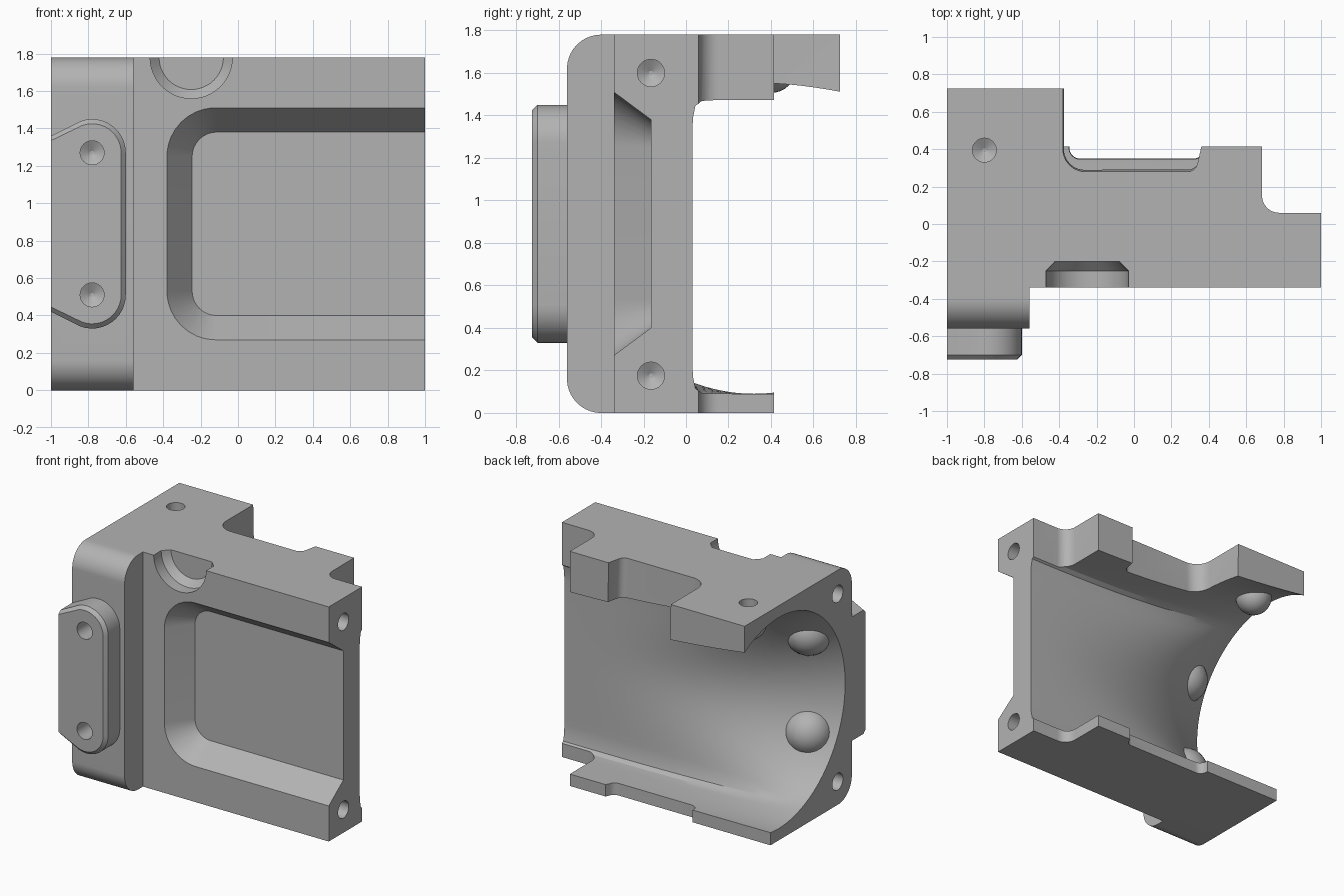
import bpy, bmesh, math
from mathutils import Vector

if "Cube" in bpy.data.objects:
    bpy.data.objects.remove(bpy.data.objects["Cube"])

mat = bpy.data.materials.new("machined_grey")
mat.diffuse_color = (0.45, 0.45, 0.45, 1)
mat.use_nodes = True
mat.node_tree.nodes["Principled BSDF"].inputs["Base Color"].default_value = mat.diffuse_color


def round_poly(pts, steps=8):
    """Corner list (u, v, fillet radius) to a filleted outline."""
    out = []
    n = len(pts)
    for i, (u, v, r) in enumerate(pts):
        p = Vector((u, v))
        if r == 0:
            out.append(p)
            continue
        a = (Vector(pts[i - 1][:2]) - p).normalized()
        b = (Vector(pts[(i + 1) % n][:2]) - p).normalized()
        half = a.angle(b) / 2
        c = p + (a + b).normalized() * (r / math.sin(half))
        s, e = p + a * (r / math.tan(half)) - c, p + b * (r / math.tan(half)) - c
        for k in range(steps + 1):
            d = s.lerp(e, k / steps).normalized() * r
            out.append(c + d)
    return out


def loft(name, rings):
    """Closed solid through rings of 3D points with equal counts."""
    bm = bmesh.new()
    vr = [[bm.verts.new(p) for p in ring] for ring in rings]
    n = len(vr[0])
    for r0, r1 in zip(vr, vr[1:]):
        for i in range(n):
            j = (i + 1) % n
            bm.faces.new((r0[i], r0[j], r1[j], r1[i]))
    bm.faces.new(vr[0][::-1])
    bm.faces.new(vr[-1])
    bmesh.ops.recalc_face_normals(bm, faces=bm.faces)
    me = bpy.data.meshes.new(name)
    bm.to_mesh(me)
    bm.free()
    ob = bpy.data.objects.new(name, me)
    bpy.context.collection.objects.link(ob)
    me.materials.append(mat)
    return ob


def box(lo, hi):
    return loft("box", [[(x, y, z) for x, y in ((lo[0], lo[1]), (hi[0], lo[1]),
                        (hi[0], hi[1]), (lo[0], hi[1]))] for z in (lo[2], hi[2])])


def turned(center, axis, profile, n=32):
    """Stack of (distance along axis, radius) circles."""
    c, ax = Vector(center), Vector(axis)
    u = ax.orthogonal().normalized()
    v = ax.cross(u)
    return loft("turned", [[c + ax * d + (u * math.cos(t) + v * math.sin(t)) * r
                for t in (2 * math.pi * k / n for k in range(n))] for d, r in profile])


def combine(ob, tool, op):
    m = ob.modifiers.new("bool", 'BOOLEAN')
    m.operation, m.object, m.solver = op, tool, 'EXACT'
    bpy.context.view_layer.objects.active = ob
    bpy.ops.object.modifier_apply(modifier=m.name)
    bpy.data.objects.remove(tool)


def bolt_hole(ob, center, axis, depth=0.2):
    combine(ob, turned(center, axis, [(-0.05, 0.064), (depth, 0.064), (depth + 0.03, 0.01)]),
            'DIFFERENCE')


# Main casting: plan outline with a drafted recess at the back
def plan(left, back, right):
    return round_poly([(-1, -0.34, 0), (1, -0.34, 0), (1, 0.06, 0), (0.685, 0.06, 0.09),
                       (0.685, 0.415, 0), (right, 0.415, 0), (right - 0.03, back, 0.055),
                       (left, back, 0.055 if back > 0.3 else 0.12), (left, 0.725, 0), (-1, 0.725, 0)])


body = loft("housing_body", [[(p.x, p.y, z) for p in o] for o, z in
            ((plan(-0.345, 0.35, 0.385), 0), (plan(-0.38, 0.28, 0.36), 1.78))])

# Raised front band with rounded top and bottom
band = round_poly([(-0.56, 0, 0.16), (0, 0, 0), (0, 1.78, 0), (-0.56, 1.78, 0.16)], 12)
combine(body, loft("band", [[(x, p.x, p.y) for p in band] for x in (-1, -0.56)]), 'UNION')

# Lower flange is shorter than the upper one
combine(body, box((-1.1, 0.415, -0.1), (1.1, 0.9, 1.0)), 'DIFFERENCE')


# Flared cavity: round bore on the left, square channel on the right
def cavity_ring(x):
    t = min(1, max(0, (1 - x) / 2))
    w = t ** 2.6
    ring = []
    for k in range(97):
        a = math.radians(-135 + 270 * k / 96)
        c, s = math.cos(a), math.sin(a)
        if c > 0:
            rho = ((c / 0.29) ** 16 + (abs(s) / 0.69) ** 16) ** (-1 / 16)
        else:
            rho = 0.69 / abs(s)
        square = Vector((0.32 - c * rho, 0.78 + s * rho))
        bore = Vector((0.32 - c * 0.8, 0.89 + s * 0.8))
        p = square.lerp(bore, w)
        ring.append((x, p.x, p.y))
    return ring


stations = [-1.05] + [-1 + 2 * i / 24 for i in range(25)] + [1.05]
combine(body, loft("cavity", [cavity_ring(x) for x in stations]), 'DIFFERENCE')


# Sloped front pocket, open to the right
def pocket(x, z0, z1, r):
    return round_poly([(x, z0, r), (1.2, z0, 0), (1.2, z1, 0), (x, z1, r)], 10)


outer, inner = pocket(-0.38, 0.27, 1.51, 0.26), pocket(-0.245, 0.40, 1.38, 0.13)
combine(body, loft("pocket", [[(p.x, y, p.y) for p in o] for o, y in
        ((outer, -0.40), (outer, -0.34), (inner, -0.165))]), 'DIFFERENCE')

# Half-round notch in the top front edge
combine(body, turned((-0.25, -0.34, 1.78), (0, 1, 0),
        [(-0.05, 0.22), (0.09, 0.22), (0.14, 0.172)], 48), 'DIFFERENCE')

# Domed bosses inside the cavity behind the blind holes
for c, r in (((-0.78, -0.36, 1.27), 0.17), ((-0.78, -0.36, 0.51), 0.17),
             ((-0.80, 0.395, 1.635), 0.13)):
    dome = [(-r * math.cos(a), r * math.sin(a)) for a in
            (math.pi * (k + 0.1) / 16.2 for k in range(17))]
    combine(body, turned(c, (0, 1, 0), dome), 'UNION')

# Bolt holes in the ends and the top
for z in (1.60, 0.175):
    bolt_hole(body, (1, -0.165, z), (-1, 0, 0))
    bolt_hole(body, (-1, -0.39, z), (1, 0, 0))
bolt_hole(body, (-0.80, 0.395, 1.78), (0, 0, -1), 0.15)


# Chamfered mounting plate on the raised band
def plate_outline(d):
    return round_poly([(-1, 0.415 + d, 0), (-0.755, 0.32 + d, 0.17), (-0.60 - d, 0.32 + d, 0.13),
                       (-0.60 - d, 1.46 - d, 0.13), (-0.755, 1.46 - d, 0.17), (-1, 1.365 - d, 0)], 8)


def plate_ring(d, y):
    # straight shoulders blended into round ends
    pts = [(-1, 0.42 + d)]
    r = 0.18 - d
    for z, a0, a1 in ((0.51, -110, 0), (1.27, 0, 110)):
        for k in range(13):
            a = math.radians(a0 + (a1 - a0) * k / 12)
            pts.append((-0.78 + r * math.cos(a), z + r * math.sin(a)))
    pts.append((-1, 1.36 - d))
    return [(x, y, z) for x, z in pts]


plate = loft("mounting_plate", [plate_ring(0, -0.55), plate_ring(0, -0.70),
                                plate_ring(0.025, -0.725)])
for z in (0.51, 1.27):
    bolt_hole(plate, (-0.78, -0.725, z), (0, 1, 0), 0.3)
    bolt_hole(body, (-0.78, -0.56, z), (0, 1, 0), 0.17)

# Smooth curved surfaces, crisp edges
for ob in (body, plate):
    bpy.ops.object.select_all(action='DESELECT')
    ob.select_set(True)
    bpy.context.view_layer.objects.active = ob
    bpy.ops.object.shade_smooth_by_angle(angle=math.radians(25))
